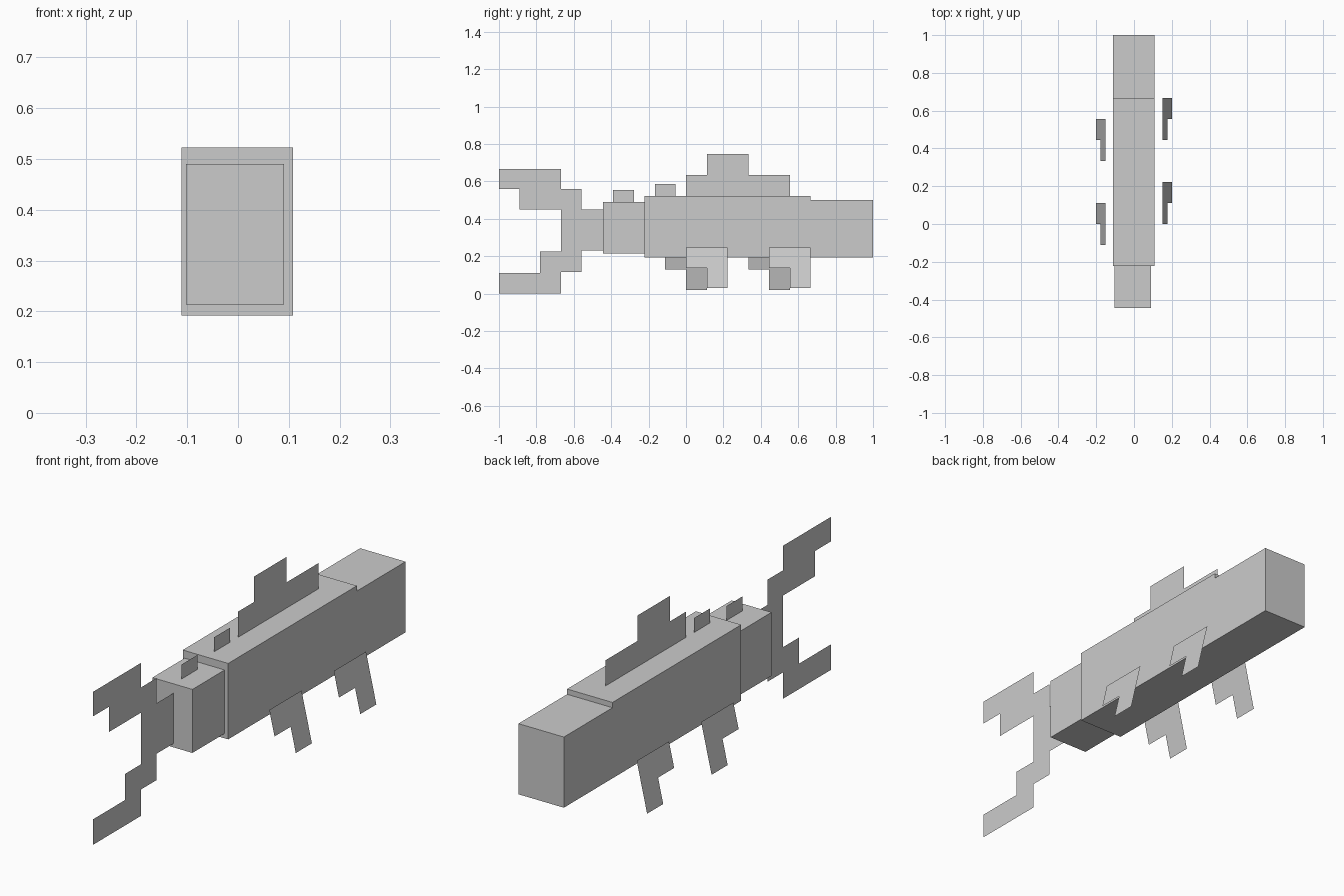
import bpy, bmesh

if "Cube" in bpy.data.objects:
    bpy.data.objects.remove(bpy.data.objects["Cube"])

grey = bpy.data.materials.new("plain grey")
grey.diffuse_color = (0.6, 0.6, 0.6, 1)
grey.use_nodes = True
grey.node_tree.nodes["Principled BSDF"].inputs["Base Color"].default_value = grey.diffuse_color


def finish(name, bm):
    me = bpy.data.meshes.new(name)
    bm.to_mesh(me)
    bm.free()
    me.materials.append(grey)
    bpy.context.collection.objects.link(bpy.data.objects.new(name, me))


def box(name, lo, hi):
    bm = bmesh.new()
    bmesh.ops.create_cube(bm, size=1)
    for v in bm.verts:
        v.co = [(a + b) / 2 + c * (b - a) for a, b, c in zip(lo, hi, v.co)]
    finish(name, bm)


def sheet(name, outline, x_at=lambda z: 0.0):
    """Thin flat fin from a (y, z) outline; x_at leans it sideways."""
    bm = bmesh.new()
    bm.faces.new([bm.verts.new((x_at(z), y, z)) for y, z in outline])
    finish(name, bm)


# Blocky body: trunk, rear block and narrower front block
box("trunk", (-0.111, -0.222, 0.192), (0.108, 0.665, 0.523))
box("rear_block", (-0.111, 0.665, 0.192), (0.108, 1.0, 0.5))
box("front_block", (-0.102, -0.444, 0.213), (0.091, -0.222, 0.49))

# Forked fin at the front
sheet("forked_fin", [
    (-1, 0.667), (-0.667, 0.667), (-0.667, 0.56), (-0.56, 0.56),
    (-0.56, 0.45), (-0.444, 0.45), (-0.444, 0.23), (-0.56, 0.23),
    (-0.56, 0.115), (-0.667, 0.115), (-0.667, 0), (-1, 0),
    (-1, 0.111), (-0.78, 0.111), (-0.78, 0.225), (-0.667, 0.225),
    (-0.667, 0.45), (-0.889, 0.45), (-0.889, 0.56), (-1, 0.56)])

# Stepped back fin and two small finlets
sheet("back_fin", [
    (0, 0.523), (0.555, 0.523), (0.555, 0.635), (0.333, 0.635),
    (0.333, 0.746), (0.111, 0.746), (0.111, 0.635), (0, 0.635)])
for name, y, z in (("rear_finlet", -0.167, 0.523), ("front_finlet", -0.39, 0.49)):
    sheet(name, [(y, z), (y + 0.111, z), (y + 0.111, z + 0.063), (y, z + 0.063)])

# Two pairs of splayed lower fins, staggered left to right
for side, s, y_shift, z0 in (("right", 1, 0.0, 0.03), ("left", -1, -0.111, 0.02)):
    for place, y0 in (("front", 0.0), ("rear", 0.444)):
        y = y0 + y_shift
        sheet(f"{side}_{place}_lower_fin", [
            (y, z0 + 0.217), (y + 0.222, z0 + 0.217), (y + 0.222, z0),
            (y + 0.111, z0), (y + 0.111, z0 + 0.108), (y, z0 + 0.108)],
            lambda z: s * (0.201 - 0.05 * (z - z0) / 0.217))
